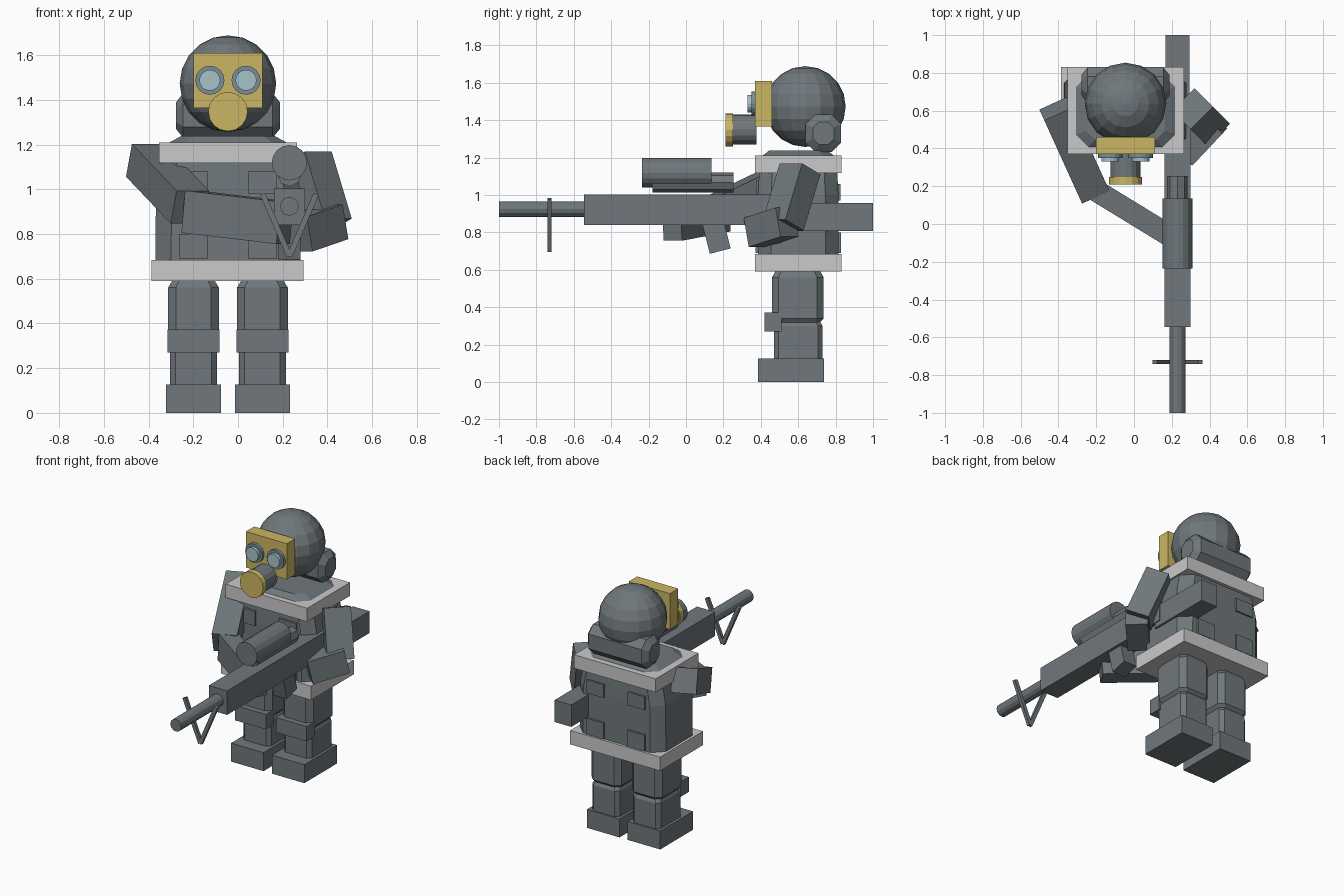
import bpy, bmesh, math
from mathutils import Vector, Matrix

cube = bpy.data.objects.get("Cube")
if cube:
    bpy.data.objects.remove(cube, do_unlink=True)


def material(name, rgb):
    m = bpy.data.materials.new(name)
    m.use_nodes = True
    m.diffuse_color = (*rgb, 1)
    m.node_tree.nodes["Principled BSDF"].inputs["Base Color"].default_value = (*rgb, 1)
    return m


GREY = material("slate grey", (0.16, 0.185, 0.2))
LIGHT = material("pale grey", (0.6, 0.585, 0.59))
GOLD = material("brass yellow", (0.6, 0.47, 0.125))
LENS = material("lens blue", (0.38, 0.55, 0.58))
RING = material("ring blue grey", (0.19, 0.27, 0.31))
CX = -0.045          # middle of the figure
GX, GZ = 0.23, 0.924  # middle of the gun


def finish(name, bm, mat):
    bmesh.ops.recalc_face_normals(bm, faces=bm.faces)
    me = bpy.data.meshes.new(name)
    bm.to_mesh(me)
    bm.free()
    me.materials.append(mat)
    ob = bpy.data.objects.new(name, me)
    bpy.context.collection.objects.link(ob)
    return ob


def box(name, x, y, z, mat=GREY):
    """Box from (low, high) ranges."""
    bm = bmesh.new()
    bmesh.ops.create_cube(bm, size=1)
    for v in bm.verts:
        v.co = [r[0] + (c + 0.5) * (r[1] - r[0]) for c, r in zip(v.co, (x, y, z))]
    return finish(name, bm, mat)


def limb(name, a, b, width, height, mat=GREY):
    """Box running from a to b, its width kept level."""
    a, b = Vector(a), Vector(b)
    d = (b - a).normalized()
    side = d.cross(Vector((0, 0, 1))).normalized()
    up = side.cross(d)
    bm = bmesh.new()
    bmesh.ops.create_cube(bm, size=1)
    for v in bm.verts:
        x, y, z = v.co
        v.co = a.lerp(b, z + 0.5) + side * x * width + up * y * height
    return finish(name, bm, mat)


def tube(name, x, z, y0, y1, r, sides, mat=GREY):
    """Cylinder along y."""
    bm = bmesh.new()
    bmesh.ops.create_cone(bm, cap_ends=True, segments=sides, radius1=r, radius2=r, depth=y1 - y0)
    turn = Matrix.Rotation(math.pi / 2, 4, "X")
    bm.transform(Matrix.Translation((x, (y0 + y1) / 2, z)) @ turn)
    return finish(name, bm, mat)


def loft(name, cx, cy, sections, mat=GREY):
    """Stack of chamfered rectangles: (z, half width, half depth, chamfer)."""
    bm = bmesh.new()
    rings = []
    for z, w, d, c in sections:
        pts = [(w, d - c), (w - c, d), (c - w, d), (-w, d - c),
               (-w, c - d), (c - w, -d), (w - c, -d), (w, c - d)]
        rings.append([bm.verts.new((cx + x, cy + y, z)) for x, y in pts])
    for lo, hi in zip(rings, rings[1:]):
        for i in range(8):
            j = (i + 1) % 8
            bm.faces.new((lo[i], lo[j], hi[j], hi[i]))
    bm.faces.new(rings[0])
    bm.faces.new(rings[-1])
    return finish(name, bm, mat)


# legs and boots
for side, label in ((-1, "right"), (1, "left")):
    x = CX + side * 0.154
    box(label + "_boot", (x - 0.123, x + 0.123), (0.385, 0.738), (0, 0.126))
    loft(label + "_shin", x, 0.6, [(0.12, 0.105, 0.13, 0.025), (0.3, 0.105, 0.13, 0.025),
                                   (0.335, 0.09, 0.11, 0.025)])
    loft(label + "_thigh", x, 0.598, [(0.315, 0.095, 0.115, 0.03), (0.34, 0.114, 0.138, 0.035),
                                      (0.56, 0.114, 0.138, 0.035), (0.6, 0.09, 0.115, 0.03)])
    box(label + "_knee_pad", (x - 0.116, x + 0.116), (0.42, 0.51), (0.27, 0.372))

# torso with belt, collar and pockets
loft("torso", CX, 0.6, [(0.62, 0.325, 0.215, 0.07), (1.0, 0.322, 0.215, 0.07),
                        (1.2, 0.28, 0.205, 0.07), (1.238, 0.21, 0.155, 0.05)])
box("belt", (-0.387, 0.293), (0.37, 0.832), (0.59, 0.685), LIGHT)
box("collar", (-0.353, 0.264), (0.37, 0.832), (1.118, 1.21), LIGHT)
for side, label in ((-1, "right"), (1, "left")):
    x = CX + side * 0.155
    box(label + "_front_pouch", (x - 0.065, x + 0.065), (0.372, 0.4), (0.69, 0.8))
    box(label + "_back_pouch", (x - 0.065, x + 0.065), (0.8, 0.828), (0.69, 0.8))
    box(label + "_chest_pocket", (x - 0.065, x + 0.065), (0.374, 0.4), (0.98, 1.08))
    box(label + "_back_pocket", (x - 0.065, x + 0.065), (0.8, 0.825), (0.97, 1.06))

# helmet
bm = bmesh.new()
bmesh.ops.create_uvsphere(bm, u_segments=16, v_segments=10, radius=0.216)
bm.transform(Matrix.Translation((CX, 0.638, 1.473)))
finish("helmet", bm, GREY)

# rolled hood behind the head, tapered at both ends
hood = loft("neck_roll", 0, 0, [(-0.232, 0.06, 0.055, 0.03), (-0.2, 0.1, 0.095, 0.05),
                                (0.2, 0.1, 0.095, 0.05), (0.232, 0.06, 0.055, 0.03)])
hood.data.transform(Matrix.Translation((CX, 0.735, 1.33)) @ Matrix.Rotation(math.pi / 2, 4, "Y"))

# mask with goggles and filter
box("mask_plate", (-0.2, 0.11), (0.37, 0.46), (1.365, 1.61), GOLD)
for side, label in ((-1, "right"), (1, "left")):
    x = CX + side * 0.081
    tube(label + "_goggle_ring", x, 1.488, 0.35, 0.38, 0.065, 16, RING)
    tube(label + "_goggle_lens", x, 1.488, 0.33, 0.36, 0.047, 16, LENS)
tube("filter_body", CX, 1.35, 0.24, 0.376, 0.08, 16)
tube("filter_cap", CX, 1.348, 0.21, 0.25, 0.088, 16, GOLD)

# arms
limb("right_upper_arm", (-0.415, 0.61, 1.13), (-0.215, 0.17, 0.92), 0.16, 0.16)
limb("right_forearm", (-0.215, 0.185, 0.9), (0.21, -0.075, 0.85), 0.115, 0.19)
limb("left_upper_arm", (0.31, 0.61, 1.14), (0.4, 0.52, 0.84), 0.17, 0.15)
limb("left_forearm", (0.43, 0.54, 0.855), (0.27, 0.37, 0.8), 0.14, 0.16)

# rifle
box("gun_body", (GX - 0.069, GX + 0.069), (-0.545, 0.6), (0.84, 1.004))
box("gun_stock", (GX - 0.063, GX + 0.063), (0.55, 1.0), (0.807, 0.957))
tube("gun_barrel", GX, GZ, -1.0, -0.52, 0.042, 12)
tube("scope_front", GX, 1.119, -0.235, 0.135, 0.079, 16)
tube("scope_rear", GX, 1.067, -0.18, 0.255, 0.054, 8)
limb("gun_grip", (GX, 0.14, 0.87), (GX, 0.183, 0.7), 0.1, 0.115)
for side, label in ((-1, "right"), (1, "left")):
    limb(label + "_bipod_leg", (GX + side * 0.12, -0.73, 0.98), (GX, -0.73, 0.7), 0.022, 0.025)
